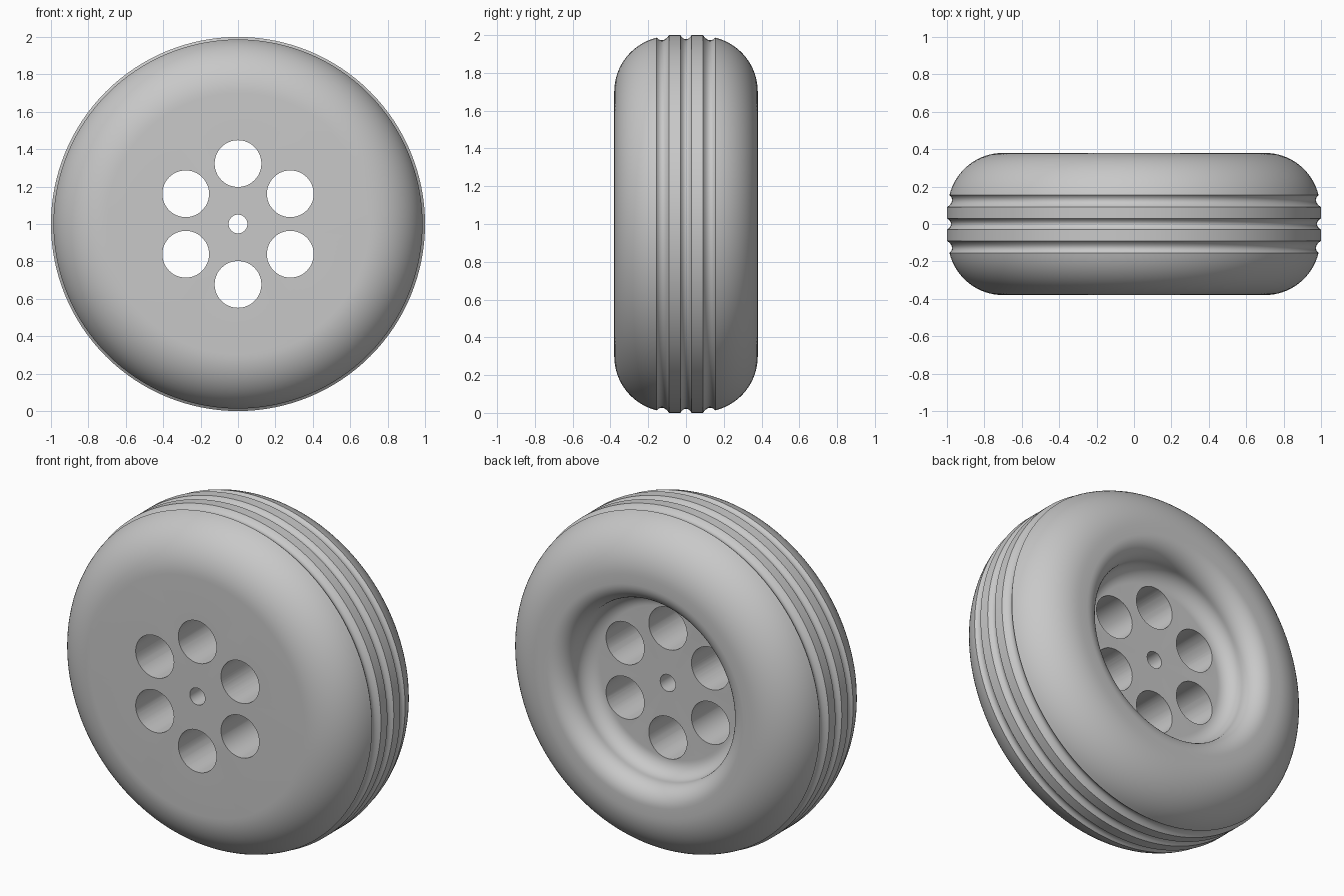
import bpy, bmesh
from math import sin, cos, pi, radians, atan2
from mathutils import Matrix, Vector

cube = bpy.data.objects.get("Cube")
if cube:
    bpy.data.objects.remove(cube, do_unlink=True)

HALF_WIDTH, FLOOR_Y = 0.38, 0.17
HUB_R, HOLE_R, HOLE_RING = 0.05, 0.125, 0.323


def arc(r, y, radius, start, end, steps):
    """Points (radius from axle, y) along an arc, angles in degrees from outward."""
    angles = [radians(start + (end - start) * i / steps) for i in range(steps + 1)]
    return [(r + radius * cos(a), y + radius * sin(a)) for a in angles]


def groove(r0, y0, r1, y1, depth, steps=8):
    """Scooped tread groove between two edge points."""
    return [(r0 + (r1 - r0) * t - depth * sin(pi * t) ** 0.8, y0 + (y1 - y0) * t)
            for t in (i / steps for i in range(steps + 1))]


def new_object(name, bm):
    bmesh.ops.recalc_face_normals(bm, faces=bm.faces)
    mesh = bpy.data.meshes.new(name)
    bm.to_mesh(mesh)
    bm.free()
    obj = bpy.data.objects.new(name, mesh)
    bpy.context.collection.objects.link(obj)
    return obj


# Cross-section: front face, shoulder, three grooves, shoulder, back lip, dish
SHOULDER_R, SHOULDER_Y, ROUND = 0.70, 0.085, 0.295
edge_angle = 13.7
shoulder = arc(SHOULDER_R, SHOULDER_Y, ROUND, edge_angle, 90, 16)
edge_r, edge_y = shoulder[0]
profile = [(HUB_R, -HALF_WIDTH)]
profile += [(r, -y) for r, y in reversed(shoulder)]
profile += groove(edge_r, -edge_y, 1.0, -0.09, 0.02)[1:]
profile += groove(1.0, -0.03, 1.0, 0.03, 0.022)
profile += groove(1.0, 0.09, edge_r, edge_y, 0.02)[:-1]
profile += shoulder
profile += arc(0.645, 0.27, 0.11, 90, 180, 12)
profile += arc(0.445, 0.26, 0.09, 0, -90, 12)
profile += [(HUB_R, FLOOR_Y)]

# Wheel body turned around the axle
bm = bmesh.new()
verts = [bm.verts.new((r, y, 0)) for r, y in profile]
edges = [bm.edges.new((a, b)) for a, b in zip(verts, verts[1:] + verts[:1])]
bmesh.ops.spin(bm, geom=verts + edges, cent=(0, 0, 0), axis=(0, 1, 0),
               angle=2 * pi, steps=128, use_duplicate=False)
bmesh.ops.remove_doubles(bm, verts=bm.verts, dist=0.0005)
bmesh.ops.translate(bm, verts=bm.verts, vec=(0, 0, 1))
wheel = new_object("wheel", bm)

# Six through holes around the hub
bm = bmesh.new()
for i in range(6):
    a = pi / 2 + i * pi / 3
    place = Matrix.Translation((HOLE_RING * cos(a), 0, 1 + HOLE_RING * sin(a)))
    bmesh.ops.create_cone(bm, cap_ends=True, segments=48, radius1=HOLE_R,
                          radius2=HOLE_R, depth=1.2,
                          matrix=place @ Matrix.Rotation(pi / 2, 4, 'X'))
cutter = new_object("hole_cutter", bm)
cutter.hide_render = True

cut = wheel.modifiers.new("holes", 'BOOLEAN')
cut.operation = 'DIFFERENCE'
cut.solver = 'EXACT'
cut.object = cutter
bpy.ops.object.select_all(action='DESELECT')
wheel.select_set(True)
bpy.context.view_layer.objects.active = wheel
bpy.ops.object.modifier_apply(modifier=cut.name)
bpy.data.objects.remove(cutter, do_unlink=True)

# Single grey colour, smooth with sharp groove and hole edges
grey = bpy.data.materials.new("plain_grey")
grey.use_nodes = True
colour = (0.58, 0.58, 0.58, 1)
grey.diffuse_color = colour
grey.node_tree.nodes["Principled BSDF"].inputs["Base Color"].default_value = colour
wheel.data.materials.clear()
wheel.data.materials.append(grey)
bpy.ops.object.shade_smooth_by_angle(angle=radians(30))
